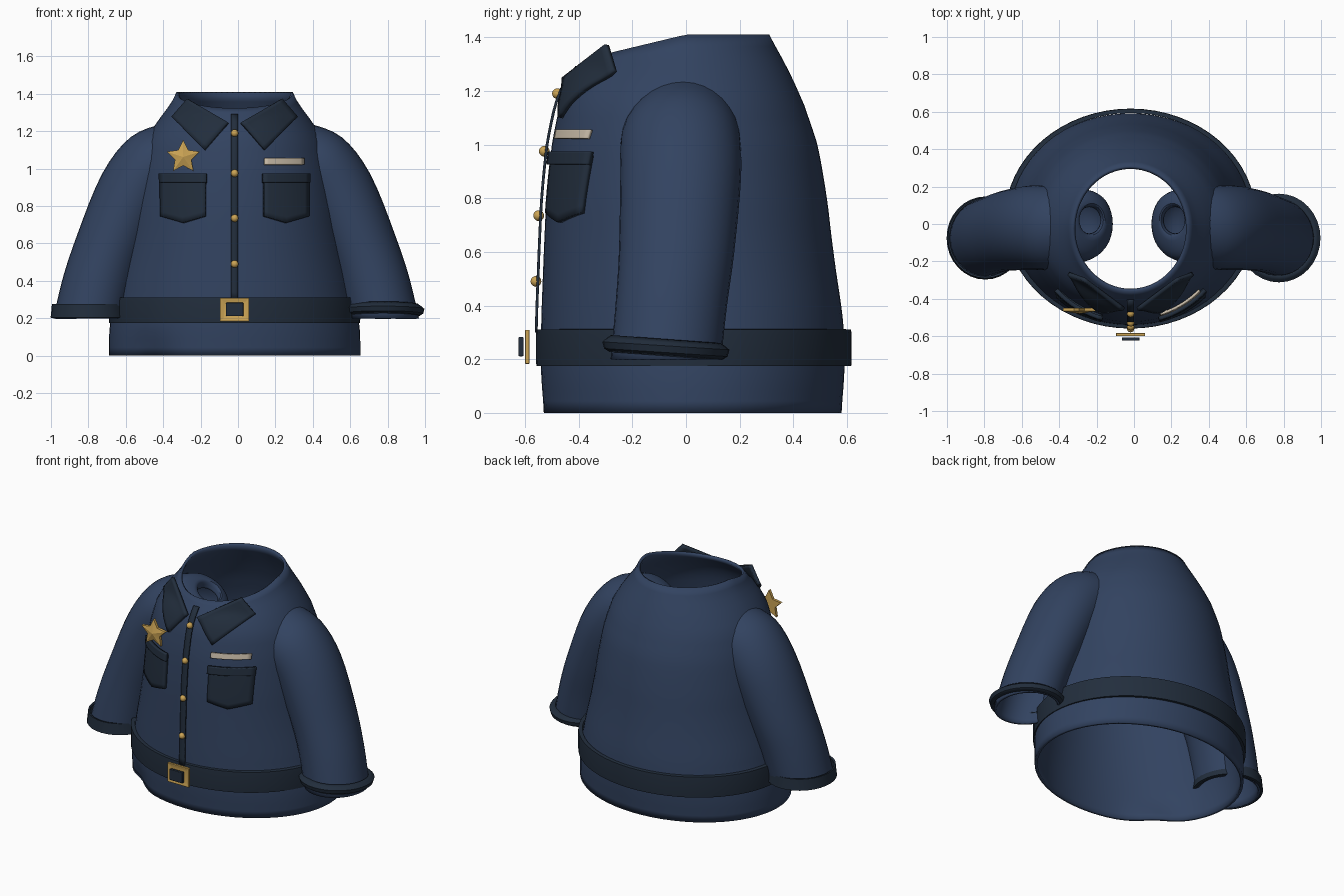
import bpy, bmesh, math
from mathutils import Vector

if "Cube" in bpy.data.objects:
    bpy.data.objects.remove(bpy.data.objects["Cube"])


def material(name, rgb):
    m = bpy.data.materials.new(name)
    m.use_nodes = True
    m.diffuse_color = (*rgb, 1)
    m.node_tree.nodes["Principled BSDF"].inputs["Base Color"].default_value = (*rgb, 1)
    return m


NAVY = material("navy cloth", (0.032, 0.056, 0.118))
DARK = material("dark navy trim", (0.016, 0.027, 0.046))
GOLD = material("gold metal", (0.60, 0.37, 0.09))
CREAM = material("pale plate", (0.58, 0.50, 0.39))
CX = -0.018  # middle of the shirt


def finish(name, bm, mat, thick=0, offset=-1, angle=40):
    bmesh.ops.recalc_face_normals(bm, faces=bm.faces)
    me = bpy.data.meshes.new(name)
    bm.to_mesh(me)
    bm.free()
    ob = bpy.data.objects.new(name, me)
    bpy.context.collection.objects.link(ob)
    me.materials.append(mat)
    if thick:
        s = ob.modifiers.new("thickness", 'SOLIDIFY')
        s.thickness, s.offset = thick, offset
    bpy.ops.object.select_all(action='DESELECT')
    ob.select_set(True)
    bpy.context.view_layer.objects.active = ob
    bpy.ops.object.shade_smooth_by_angle(angle=math.radians(angle))
    return ob


def grid(name, rows, mat, thick=0, wrap=True, offset=-1):
    """Skin rows of points; wrap joins each row into a ring."""
    bm = bmesh.new()
    vs = [[bm.verts.new(p) for p in row] for row in rows]
    n = len(rows[0])
    for a, b in zip(vs, vs[1:]):
        for i in range(n if wrap else n - 1):
            j = (i + 1) % n
            bm.faces.new((a[i], a[j], b[j], b[i]))
    return finish(name, bm, mat, thick, offset)


def spline(table, t):
    """Smooth interpolation of table rows by their first column."""
    t = min(max(t, table[0][0]), table[-1][0])
    k = max(i for i in range(len(table) - 1) if table[i][0] <= t)
    p = [table[min(max(k + d, 0), len(table) - 1)] for d in (-1, 0, 1, 2)]
    f = (t - p[1][0]) / (p[2][0] - p[1][0])
    return [b + 0.5 * f * (c - a + f * (2*a - 5*b + 4*c - d + f * (3*(b - c) + d - a)))
            for a, b, c, d in zip(*p)][1:]


# Torso: height, half width, front y, back y
BODY = [(0, .672, -.53, .58), (.15, .668, -.54, .59), (.31, .64, -.54, .588),
        (.6, .585, -.53, .55), (.8, .555, -.52, .525), (1.0, .52, -.50, .49),
        (1.15, .475, -.47, .44), (1.25, .415, -.437, .395),
        (1.35, .345, -.39, .345), (1.41, .312, -.36, .31)]


def neck_drop(z, y):
    w = min(max((z - 1.1) / 0.31, 0), 1)
    return w * w * max(0, -y) * 0.24


def body_point(z, t, grow=0):
    a, yf, yb = spline(BODY, z)
    x, y = (a + grow) * math.cos(t), (yf + yb) / 2 + ((yb - yf) / 2 + grow) * math.sin(t)
    if z < 0.16 and y < 0:  # crumpled hem
        y += 0.045 * math.exp(-((x + 0.45) / 0.1) ** 2) * (1 - z / 0.16)
    return Vector((CX + x, y, z - neck_drop(z, y)))


def front_y(x, z):
    """Front surface of the torso at x, z (x measured from its middle)."""
    zz, y = z, 0
    for _ in range(5):
        a, yf, yb = spline(BODY, zz)
        y = (yf + yb) / 2 - (yb - yf) / 2 * math.sqrt(max(0, 1 - (x / a) ** 2))
        zz = z + neck_drop(zz, y)
    return y


SEG = 64
angles = [math.tau * i / SEG for i in range(SEG)]
grid("torso", [[body_point(1.41 * k / 32, t) for t in angles] for k in range(33)], NAVY, 0.018)

# Belt
grid("belt", [[(CX + .672 * math.cos(t) * g, .029 + .588 * math.sin(t) * g, z) for t in angles]
              for z, g in ((.175, .97), (.175, .998), (.2, 1), (.29, 1), (.31, .997), (.312, .96))], DARK)


# Sleeves: step, x, y, z, tilt of the section, radius, depth radius
SLEEVE = [(0, .23, .02, 1.13, 30, .07, .07), (1, .215, .02, 1.17, 35, .085, .09),
          (2, .22, .0, 1.13, 45, .165, .17), (3, .29, -.01, 1.075, 58, .195, .2),
          (4, .43, -.02, 1.02, 48, .2, .222), (5, .545, -.02, .87, 32, .2, .225),
          (6, .665, -.035, .6, 16, .19, .215), (7, .735, -.055, .4, 9, .19, .208),
          (8, .785, -.075, .2, 0, .192, .206)]


def section(side, x, y, z, tilt, r, ry, lean=0):
    c, s = math.cos(math.radians(tilt)), math.sin(math.radians(tilt))
    return [(side * (x + r * c * math.cos(t)) - 0.01, y + ry * math.sin(t),
             z + r * s * math.cos(t) - lean * math.sin(t)) for t in angles[::2]]


for side, label in ((1, "left"), (-1, "right")):
    grid(label + "_sleeve", [section(side, *spline(SLEEVE, k / 4)) for k in range(33)], NAVY, 0.015)
    # One cuff is flared and tilted, the other hugs the sleeve
    if side > 0:
        bands, lean = ((.275, .19), (.262, .208), (.25, .222), (.225, .215), (.212, .195)), 0.015
    else:
        bands, lean = ((.275, .19), (.275, .2), (.24, .203), (.203, .207), (.2, .185)), 0
    grid(label + "_cuff", [section(side, .785, -.075, z, 0, r, r + .015, lean) for z, r in bands],
         DARK, 0.012)


def patch(name, corners, mat, gap, thick, dip=0, nu=10, nv=8):
    """Cloth piece laid over the chest. Corners: two top, two bottom, as x, z or x, y, z."""
    tl, tr, bl, br = [Vector(c) for c in corners]
    rows = []
    for j in range(nv + 1):
        v, row = j / nv, []
        for i in range(nu + 1):
            u = i / nu
            p = tl.lerp(tr, u).lerp(bl.lerp(br, u), v)
            x, z = p[0], p[-1] - dip * v * (1 - abs(2 * u - 1))
            y = front_y(x, z) - gap
            if len(p) == 3:
                y = min(y, p[1])
            row.append((CX + x, y, z))
        rows.append(row)
    return grid(name, rows, mat, thick, False, 0)


def box_patch(name, x0, x1, z1, z0, *args, **kw):
    patch(name, ((x0, z1), (x1, z1), (x0, z0), (x1, z0)), *args, **kw)


# Pockets and collar on both sides
for s, label in ((1, "left"), (-1, "right")):
    box_patch(label + "_pocket", s * .155, s * .393, .96, .745, DARK, .012, .022, dip=.035)
    box_patch(label + "_pocket_flap", s * .15, s * .398, .973, .925, DARK, .022, .022)
    patch(label + "_collar", ((s * .035, -.455, 1.246), (s * .25, -.295, 1.372),
                              (s * .16, -.465, 1.10), (s * .333, -.265, 1.275)), DARK, .014, .02)

# Button strip, buttons and name plate
box_patch("button_strip", -.019, .019, 1.29, .30, DARK, .018, .01, nu=2, nv=24)
box_patch("name_plate", .158, .368, 1.055, 1.022, CREAM, .015, .014)


def ball(name, x, y, z, r):
    bm = bmesh.new()
    bmesh.ops.create_uvsphere(bm, u_segments=16, v_segments=10, radius=r)
    bmesh.ops.translate(bm, verts=bm.verts, vec=(x, y, z))
    finish(name, bm, GOLD)


for i, z in enumerate((1.19, .975, .735, .49)):
    ball("button_%d" % (i + 1), CX, front_y(0, z) - .025, z, .02)

# Star badge: puffed five point star
bm = bmesh.new()
SX, SZ = -.293, 1.062
rim = [(SX + r * math.sin(math.pi * i / 5), SZ + r * math.cos(math.pi * i / 5))
       for i in range(10) for r in ((.092, .046)[i % 2],)]
front, back = ([bm.verts.new((x, y, z)) for x, z in rim] for y in (-.466, -.448))
apex = bm.verts.new((SX, -.48, SZ))
bm.faces.new(back)
for i in range(10):
    j = (i + 1) % 10
    bm.faces.new((front[i], front[j], apex))
    bm.faces.new((front[i], front[j], back[j], back[i]))
finish("star_badge", bm, GOLD, angle=20)


def box(name, mat, size, loc, inset=0):
    bm = bmesh.new()
    bmesh.ops.create_cube(bm, size=1)
    bmesh.ops.scale(bm, verts=bm.verts, vec=size)
    bmesh.ops.translate(bm, verts=bm.verts, vec=loc)
    if inset:
        face = min(bm.faces, key=lambda f: f.calc_center_median().y)
        bmesh.ops.inset_individual(bm, faces=[face], thickness=inset, depth=-.008)
    ob = finish(name, bm, mat)
    b = ob.modifiers.new("soft edges", 'BEVEL')
    b.width, b.segments = 0.003, 2


# Belt buckle: gold frame with a dark centre plate
box("buckle_frame", GOLD, (.156, .018, .126), (CX, -.592, .246), .026)
box("buckle_plate", DARK, (.094, .018, .072), (CX, -.615, .247))
